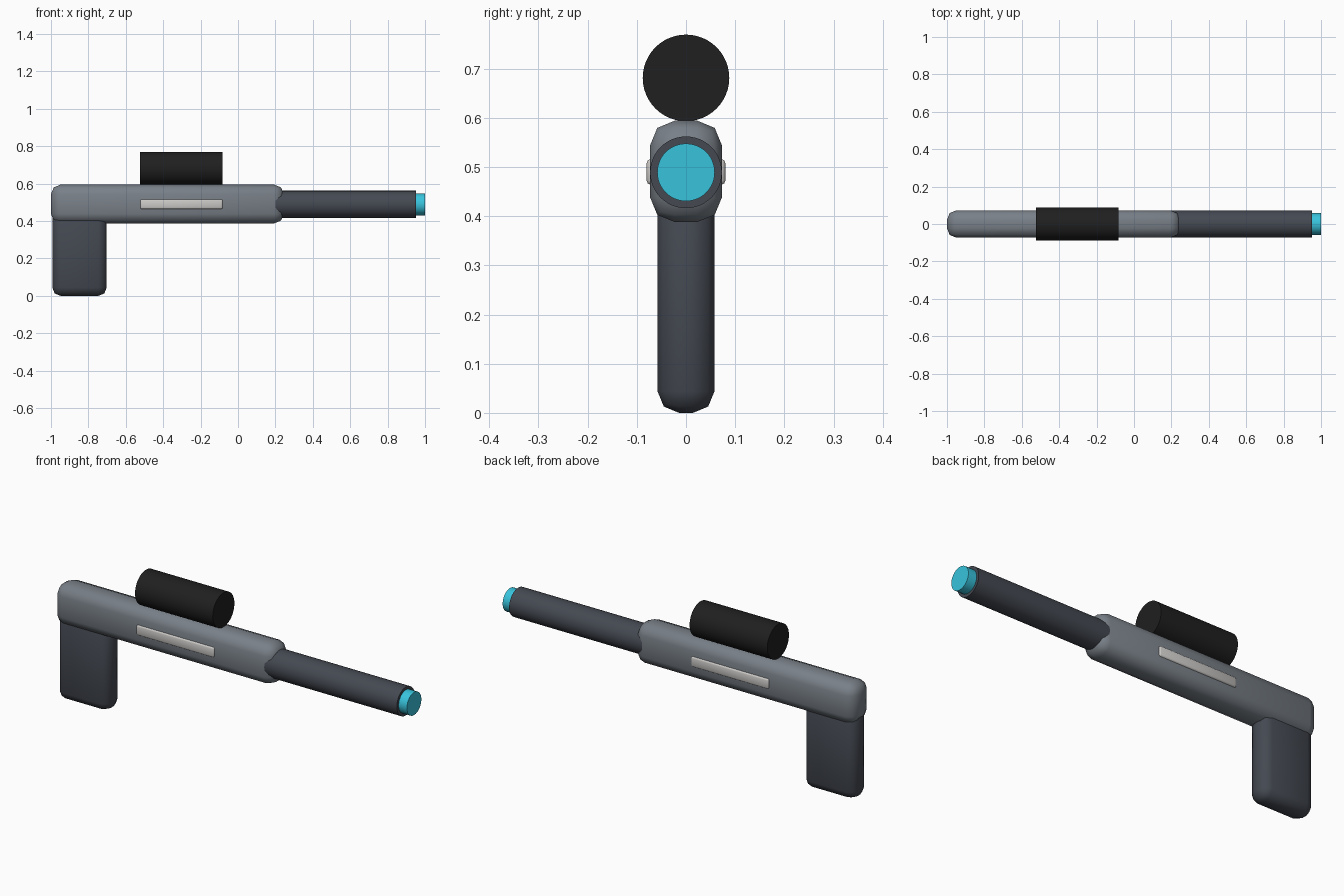
import bpy, math

if "Cube" in bpy.data.objects:
    bpy.data.objects.remove(bpy.data.objects["Cube"])


def material(name, rgb):
    m = bpy.data.materials.new(name)
    m.diffuse_color = (*rgb, 1)
    m.use_nodes = True
    m.node_tree.nodes["Principled BSDF"].inputs["Base Color"].default_value = m.diffuse_color
    return m


body_grey = material("body_grey", (0.19, 0.215, 0.245))
dark_grey = material("dark_grey", (0.058, 0.066, 0.083))
black = material("black", (0.014, 0.014, 0.014))
cyan = material("cyan", (0.04, 0.55, 0.72))
silver = material("silver", (0.60, 0.59, 0.57))


def rounded_box(name, x, y, z, bevel, mat, segments=2):
    """Box given as (min, max) on each axis, with rounded edges."""
    bpy.ops.mesh.primitive_cube_add(size=1, location=[sum(r) / 2 for r in (x, y, z)])
    ob = bpy.context.object
    ob.name = name
    ob.scale = [r[1] - r[0] for r in (x, y, z)]
    bpy.ops.object.transform_apply(location=False, rotation=False, scale=True)
    mod = ob.modifiers.new("round", 'BEVEL')
    mod.width, mod.segments = bevel, segments
    mod.limit_method = 'NONE'
    bpy.ops.object.modifier_apply(modifier=mod.name)
    bpy.ops.object.shade_smooth_by_angle(angle=math.radians(50))
    ob.data.materials.append(mat)


def tube(name, x0, x1, z, radius, mat, sides=48):
    """Cylinder lying along x."""
    bpy.ops.mesh.primitive_cylinder_add(vertices=sides, radius=radius, depth=x1 - x0,
                                        location=((x0 + x1) / 2, 0, z),
                                        rotation=(0, math.pi / 2, 0))
    ob = bpy.context.object
    ob.name = name
    bpy.ops.object.shade_smooth_by_angle(angle=math.radians(40))
    ob.data.materials.append(mat)


# Receiver and grip
rounded_box("body", (-1.0, 0.245), (-0.073, 0.073), (0.388, 0.594), 0.05, body_grey)
rounded_box("grip", (-0.993, -0.702), (-0.058, 0.058), (0.0, 0.46), 0.044, dark_grey)

# Barrel with glowing tip
tube("barrel", 0.2, 0.953, 0.489, 0.073, dark_grey)
tube("muzzle_tip", 0.90, 1.0, 0.489, 0.0585, cyan)

# Scope resting on the body
tube("scope", -0.523, -0.082, 0.681, 0.088, black)

# Side strips, one bar showing on both sides
rounded_box("side_strip", (-0.523, -0.082), (-0.080, 0.080), (0.464, 0.516), 0.008, silver)
